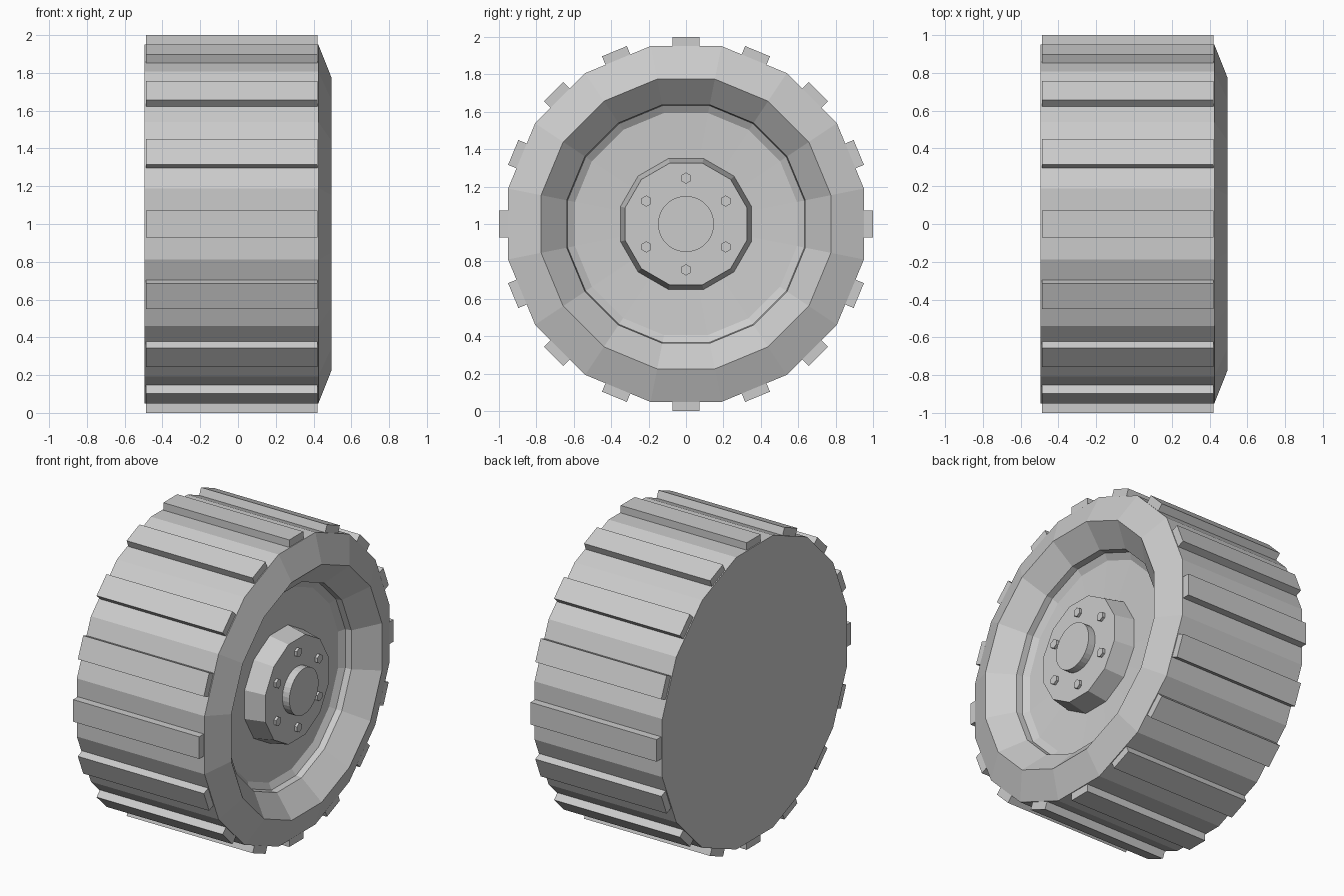
import bpy, bmesh
from math import sin, cos, tau

cube = bpy.data.objects.get("Cube")
if cube:
    bpy.data.objects.remove(cube)

grey = bpy.data.materials.new("light grey")
grey.use_nodes = True
COLOUR = (0.6, 0.6, 0.6, 1)
grey.diffuse_color = COLOUR
grey.node_tree.nodes["Principled BSDF"].inputs["Base Color"].default_value = COLOUR

AXLE_Z = 1.0


def finish(name, bm):
    bmesh.ops.recalc_face_normals(bm, faces=bm.faces)
    mesh = bpy.data.meshes.new(name)
    bm.to_mesh(mesh)
    bm.free()
    mesh.materials.append(grey)
    obj = bpy.data.objects.new(name, mesh)
    bpy.context.collection.objects.link(obj)
    return obj


def turned(name, profile, sides, y=0, z=AXLE_Z, offset=0.5):
    """Closed solid turned around the x direction from (x, radius) points."""
    bm = bmesh.new()
    rings = []
    for x, r in profile:
        angles = [tau * (i + offset) / sides for i in range(sides)]
        rings.append([bm.verts.new((x, y + r * sin(a), z + r * cos(a))) for a in angles])
    for a, b in zip(rings, rings[1:]):
        for i in range(sides):
            j = (i + 1) % sides
            bm.faces.new((a[i], a[j], b[j], b[i]))
    bm.faces.new(rings[0])
    bm.faces.new(rings[-1])
    return finish(name, bm)


# Tyre with bevelled shoulder, funnel-shaped rim and dished disc
turned("tyre_and_rim", [
    (-0.495, 0.97), (0.425, 0.97), (0.495, 0.79), (0.37, 0.65),
    (0.33, 0.645), (0.305, 0.605), (0.29, 0.3)], 16)

# Hub, centre cap and bolts
turned("hub", [(0.28, 0.365), (0.425, 0.337)], 12)
turned("centre_cap", [(0.42, 0.15), (0.475, 0.15)], 32)
for i in range(6):
    a = tau * i / 6
    turned(f"bolt_{i + 1}", [(0.42, 0.03), (0.442, 0.03)], 6,
           0.245 * sin(a), AXLE_Z + 0.245 * cos(a), 0)

# Tread bars, one on each flat of the tyre
for i in range(16):
    bm = bmesh.new()
    bmesh.ops.create_cube(bm, size=1)
    for v in bm.verts:
        v.co = (v.co.x * 0.908 - 0.034, v.co.y * 0.144, v.co.z * 0.1 + 0.95)
    bar = finish(f"tread_bar_{i + 1}", bm)
    bar.location.z = AXLE_Z
    bar.rotation_euler.x = tau * i / 16
